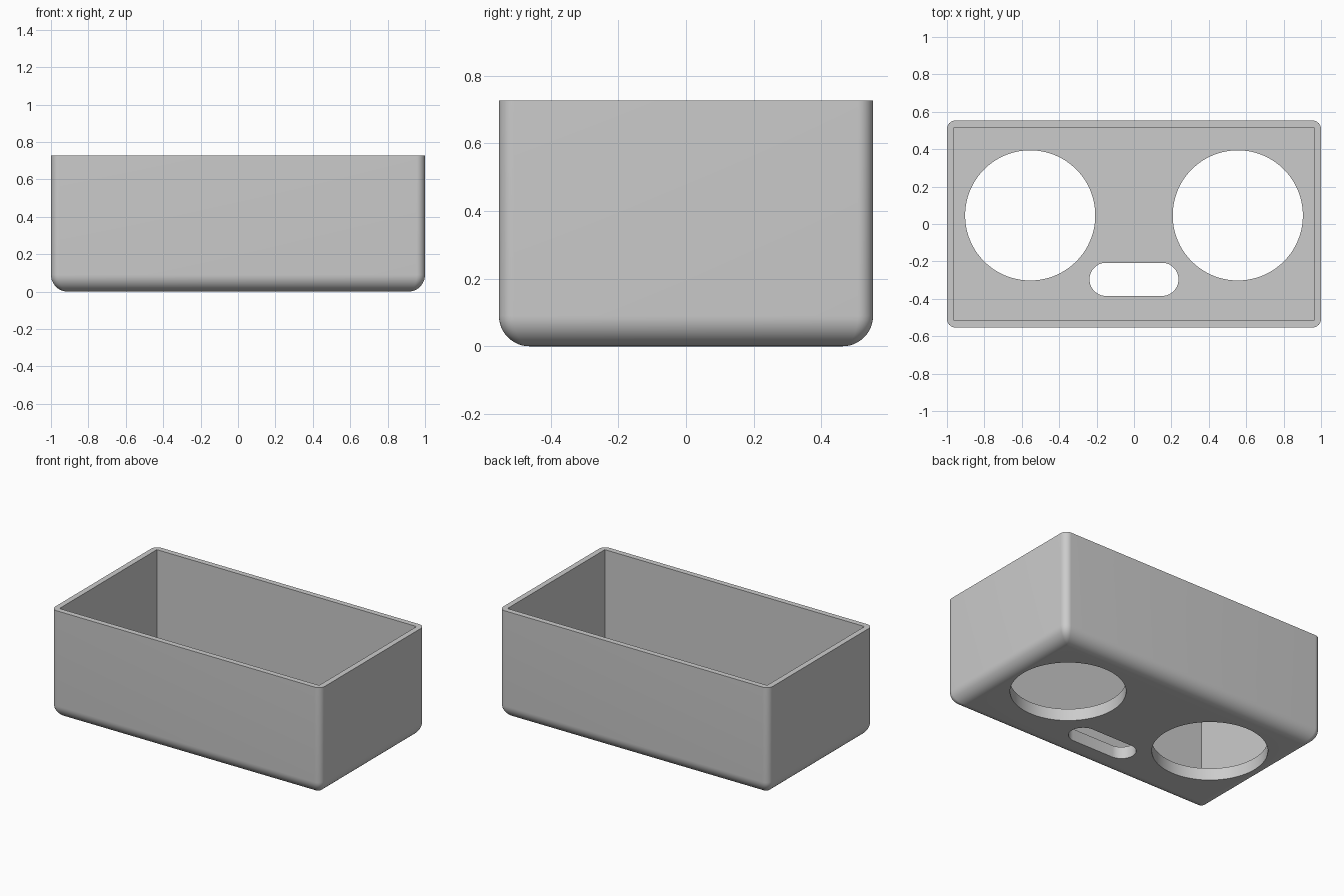
import bpy, bmesh, math
from mathutils import Vector

if "Cube" in bpy.data.objects:
    bpy.data.objects.remove(bpy.data.objects["Cube"], do_unlink=True)

HALF_X, HALF_Y, HEIGHT = 1.0, 0.553, 0.727
WALL, FLOOR = 0.037, 0.08
R = 0.045          # upright edge radius; the bottom edge radius is twice this
STEPS = 12

grey = bpy.data.materials.new("plain grey")
grey.use_nodes = True
colour = (0.6, 0.6, 0.6, 1)
grey.diffuse_color = colour
grey.node_tree.nodes["Principled BSDF"].inputs["Base Color"].default_value = colour


def make_object(name, bm):
    bmesh.ops.remove_doubles(bm, verts=bm.verts, dist=1e-5)
    bmesh.ops.recalc_face_normals(bm, faces=bm.faces)
    mesh = bpy.data.meshes.new(name)
    bm.to_mesh(mesh)
    bm.free()
    mesh.materials.append(grey)
    obj = bpy.data.objects.new(name, mesh)
    bpy.context.collection.objects.link(obj)
    return obj


def loft(name, rings):
    """Skin closed rings of points and cap both ends."""
    bm = bmesh.new()
    rows = [[bm.verts.new(p) for p in ring] for ring in rings]
    n = len(rows[0])
    for a, b in zip(rows, rows[1:]):
        for i in range(n):
            j = (i + 1) % n
            bm.faces.new((a[i], a[j], b[j], b[i]))
    bm.faces.new(rows[0])
    bm.faces.new(rows[-1])
    return make_object(name, bm)


def shell_ring(tilt, z=None):
    """One ring of the outer shell: a small ball rolled along the mitred corner."""
    inset = R + R * (1 - math.cos(tilt))
    zc = 2 * R - R * math.sin(tilt)
    side_x = Vector((math.cos(tilt), 0, -math.sin(tilt)))
    side_y = Vector((0, math.cos(tilt), -math.sin(tilt)))
    arc = []
    for i in range(STEPS + 1):
        n = side_x.slerp(side_y, i / STEPS) if (side_x - side_y).length > 1e-4 else side_x
        p = Vector((HALF_X - inset, HALF_Y - inset, zc)) + R * n
        arc.append((p.x, p.y, p.z if z is None else z))
    ring = []
    for sx, sy in ((1, 1), (-1, 1), (-1, -1), (1, -1)):
        ring += [(sx * x, sy * y, h) for x, y, h in (arc if sx == sy else arc[::-1])]
    return ring


def slot_cutter(name, x, y, radius, stretch, segments):
    """Round prism, optionally stretched along x into a slot."""
    outline = []
    for i in range(segments):
        a = 2 * math.pi * (i + 0.5) / segments - math.pi / 2
        shift = stretch if math.cos(a) > 0 else -stretch
        outline.append((x + shift + radius * math.cos(a), y + radius * math.sin(a)))
    return loft(name, [[(px, py, z) for px, py in outline] for z in (-0.1, FLOOR + 0.1)])


# Outer shell with rounded uprights and rounded bottom
tilts = [math.pi / 2 * i / STEPS for i in range(STEPS + 1)]
tray = loft("open_box", [shell_ring(0, HEIGHT)] + [shell_ring(t) for t in tilts])

# Square-cornered cavity, two round holes and a slot through the floor
ix, iy = HALF_X - WALL, HALF_Y - WALL
corners = ((ix, iy), (-ix, iy), (-ix, -iy), (ix, -iy))
cutters = [
    loft("cavity_cutter", [[(x, y, z) for x, y in corners] for z in (FLOOR, HEIGHT + 0.1)]),
    slot_cutter("left_hole_cutter", 0.555, 0.046, 0.348, 0, 96),
    slot_cutter("right_hole_cutter", -0.555, 0.046, 0.348, 0, 96),
    slot_cutter("slot_cutter", 0, -0.296, 0.089, 0.149, 48),
]

bpy.context.view_layer.objects.active = tray
tray.select_set(True)
for cutter in cutters:
    cutter.hide_render = True
    mod = tray.modifiers.new(cutter.name, "BOOLEAN")
    mod.operation, mod.solver, mod.object = "DIFFERENCE", "EXACT", cutter
    bpy.ops.object.modifier_apply(modifier=mod.name)
    bpy.data.objects.remove(cutter, do_unlink=True)

# Soft fillets, crisp rims
bpy.ops.object.shade_smooth_by_angle(angle=math.radians(30))
